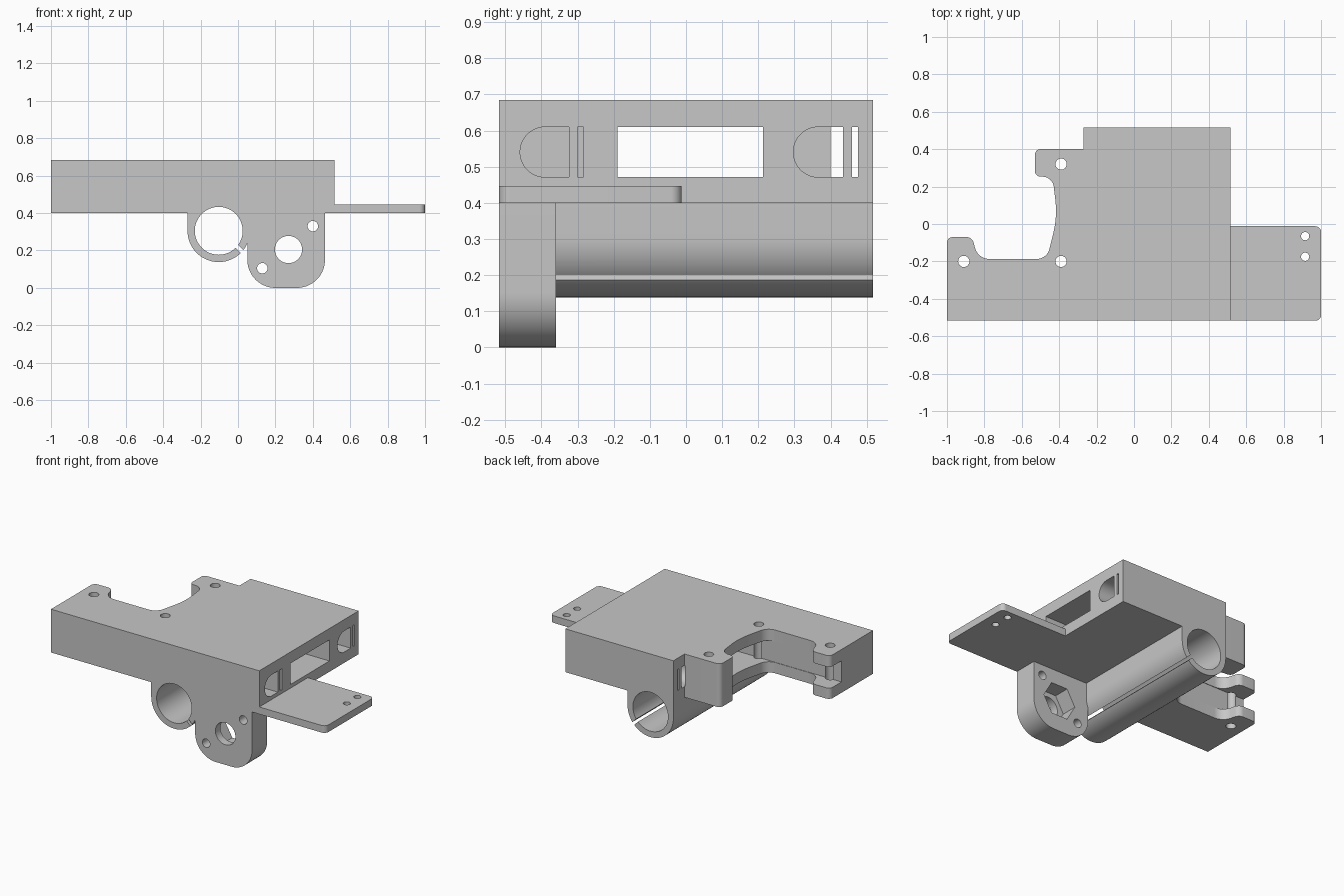
import bpy, bmesh, math
from mathutils import Vector

cube = bpy.data.objects.get("Cube")
if cube:
    bpy.data.objects.remove(cube, do_unlink=True)

grey = bpy.data.materials.new("plain grey")
grey.use_nodes = True
colour = (0.57, 0.57, 0.57, 1)
grey.diffuse_color = colour
grey.node_tree.nodes["Principled BSDF"].inputs["Base Color"].default_value = colour


def rounded(corners, steps=10):
    """Outline from (u, v, radius) corners, each filleted with a true arc."""
    out = []
    for i, (u, v, r) in enumerate(corners):
        p = Vector((u, v))
        if r == 0:
            out.append(p)
            continue
        a = (Vector(corners[i - 1][:2]) - p).normalized()
        b = (Vector(corners[(i + 1) % len(corners)][:2]) - p).normalized()
        half = a.angle(b) / 2
        centre = p + (a + b).normalized() * (r / math.sin(half))
        start = p + a * (r / math.tan(half)) - centre
        end = p + b * (r / math.tan(half)) - centre
        for k in range(steps + 1):
            ray = start.lerp(end, k / steps).normalized()
            out.append(centre + ray * r)
    return out


def box(u0, u1, v0, v1):
    return [Vector(c) for c in ((u0, v0), (u1, v0), (u1, v1), (u0, v1))]


def circle(u, v, r, n=48, a0=0, a1=math.tau):
    count = n if a1 - a0 > 6.28 else n + 1
    angles = [a0 + (a1 - a0) * k / n for k in range(count)]
    return [Vector((u + r * math.cos(a), v + r * math.sin(a))) for a in angles]


def prism(name, outline, axis, lo, hi):
    """Extrude a flat outline along the given axis."""
    place = {"x": lambda p, d: (d, p.x, p.y),
             "y": lambda p, d: (p.x, d, p.y),
             "z": lambda p, d: (p.x, p.y, d)}[axis]
    bm = bmesh.new()
    ends = [[bm.verts.new(place(p, d)) for p in outline] for d in (lo, hi)]
    n = len(outline)
    for ring in ends:
        bm.faces.new(ring)
    for i in range(n):
        j = (i + 1) % n
        bm.faces.new((ends[0][i], ends[0][j], ends[1][j], ends[1][i]))
    bmesh.ops.recalc_face_normals(bm, faces=bm.faces[:])
    mesh = bpy.data.meshes.new(name)
    bm.to_mesh(mesh)
    bm.free()
    mesh.materials.append(grey)
    obj = bpy.data.objects.new(name, mesh)
    bpy.context.collection.objects.link(obj)
    return obj


FRONT, BACK, SIDE, UNDER, TOP = -0.517, 0.517, 0.517, 0.4, 0.685

# Main block with the motor notch
body = prism("carriage_body", rounded([
    (-1, FRONT, 0), (SIDE, FRONT, 0), (SIDE, BACK, 0), (-0.27, BACK, 0),
    (-0.27, 0.4, 0), (-0.53, 0.4, 0.03), (-0.53, 0.255, 0.03),
    (-0.435, 0.25, 0.06), (-0.41, 0.04, 0.5), (-0.465, -0.187, 0.07),
    (-0.835, -0.187, 0.08), (-0.865, -0.07, 0.04), (-1, -0.07, 0.03)]),
    "z", UNDER, TOP)

# Side plate
plate = prism("side_plate", rounded([
    (0.45, FRONT, 0), (1, FRONT, 0.03), (1, -0.012, 0.03), (0.45, -0.012, 0)]),
    "z", UNDER, 0.447)

# Bearing clamp sleeve, straight sided above its centre
cx, cz, outer, bore = -0.103, 0.305, 0.167, 0.128
sleeve = prism("clamp_sleeve",
               circle(cx, cz, outer, 40, math.pi, math.tau)
               + [Vector((cx + outer, 0.45)), Vector((cx - outer, 0.45))],
               "y", FRONT, BACK)

# Nut flange
flange = prism("nut_flange", rounded([
    (0.05, 0, 0.15), (0.465, 0, 0.15), (0.465, 0.45, 0), (0.05, 0.45, 0)], 16),
    "y", FRONT, -0.36)

cutters = []


def cut(name, outline, axis, lo, hi):
    cutters.append(prism(name, outline, axis, lo, hi))


# Bore and diagonal clamp slit
cut("bore_cut", circle(cx, cz, bore, 64), "y", -0.6, 0.6)
along, across = Vector((1, -1)).normalized(), Vector((1, 1)).normalized() * 0.01
mid = Vector((cx, cz)) + across
near, far = mid + along * 0.1, mid + along * 0.19
cut("slit_cut", [near - across, far - across, far + across, near + across],
    "y", -0.6, 0.6)

# Belt tunnel straight through, rod sockets and their relief slits
low, high = 0.471, 0.61
cut("belt_tunnel_cut", box(-0.19, 0.213, low, high), "x", -1.1, 0.6)
zmid, rad = (low + high) / 2, (high - low) / 2
for label, y0, y1, s0, s1 in (("front", -0.459, -0.324, -0.3, -0.283),
                              ("back", 0.297, 0.434, 0.459, 0.476)):
    arch = circle(y0 + rad, zmid, rad, 24, math.pi / 2, math.pi * 1.5)
    arch += [Vector((y1, low)), Vector((y1, high))]
    # The back openings break out through the stepped wall
    cut(label + "_socket_cut", arch, "x", -0.271, 0.6)
    cut(label + "_relief_cut", box(s0, s1, low, high), "x", -0.275, 0.6)

# Vertical screw holes
for x, y, r in ((-0.91, -0.2, 0.03), (-0.39, -0.2, 0.03), (-0.39, 0.32, 0.03),
                (0.915, -0.065, 0.022), (0.915, -0.175, 0.022)):
    cut("screw_cut", circle(x, y, r, 24), "z", 0.3, 0.8)

# Flange holes and the hexagonal nut pocket behind
for x, z, r in ((0.27, 0.205, 0.073), (0.13, 0.105, 0.028), (0.4, 0.33, 0.028)):
    cut("flange_hole_cut", circle(x, z, r, 32), "y", -0.6, -0.3)
cut("nut_pocket_cut", circle(0.27, 0.205, 0.118, 6), "y", -0.465, -0.3)

# Fuse the parts, then cut the openings
for operation, parts in (("UNION", [plate, sleeve, flange]), ("DIFFERENCE", cutters)):
    for part in parts:
        mod = body.modifiers.new(part.name, "BOOLEAN")
        mod.operation, mod.object, mod.solver = operation, part, "EXACT"
fused = bpy.data.meshes.new_from_object(
    body.evaluated_get(bpy.context.evaluated_depsgraph_get()))
body.modifiers.clear()
body.data = fused
fused.name = "carriage_body"
for part in [plate, sleeve, flange] + cutters:
    bpy.data.objects.remove(part, do_unlink=True)

# Smooth the curved walls, keep the edges sharp
bpy.ops.object.select_all(action="DESELECT")
body.select_set(True)
bpy.context.view_layer.objects.active = body
bpy.ops.object.shade_smooth_by_angle(angle=math.radians(30))
